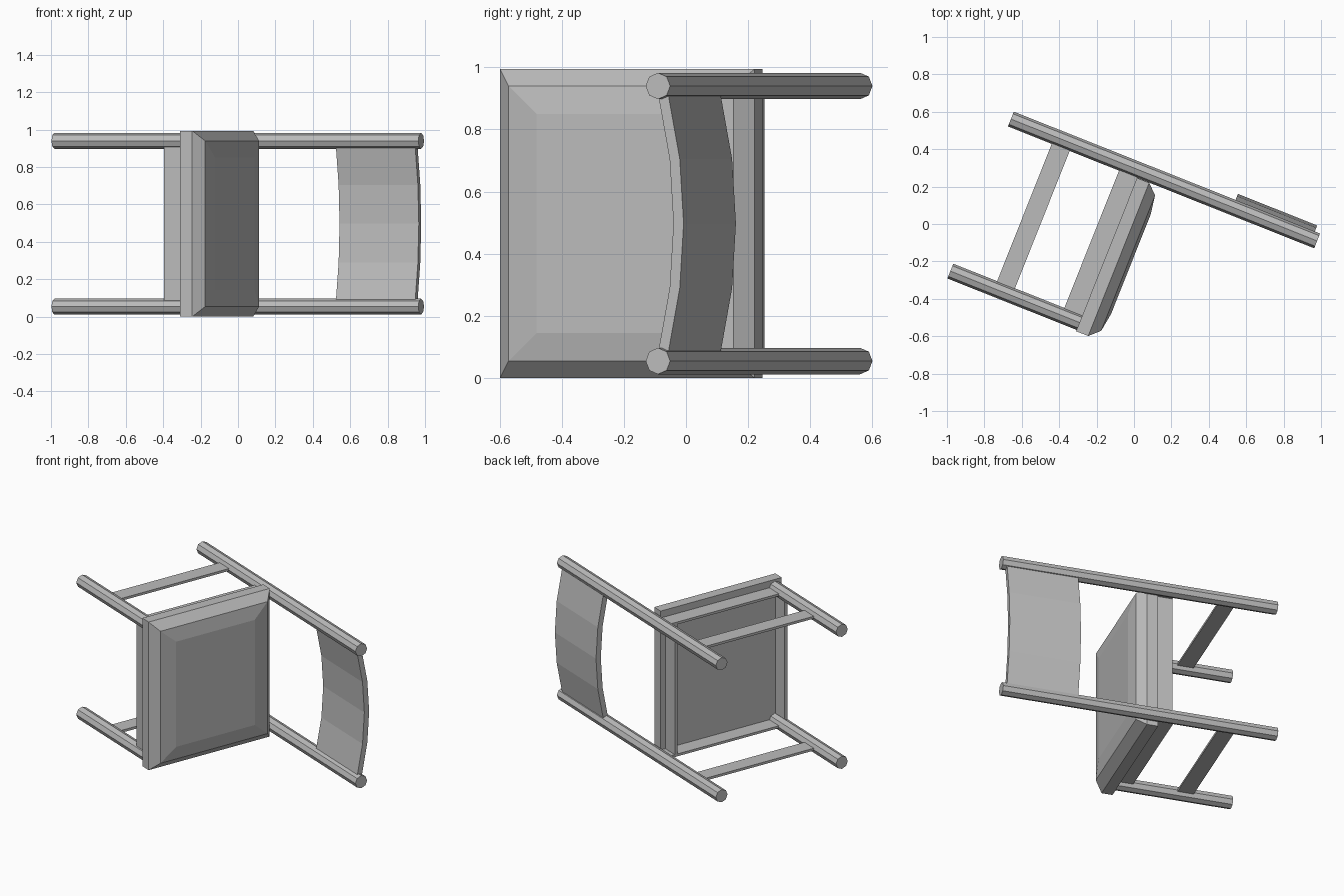
import bpy, bmesh, math
from mathutils import Matrix, Vector

cube = bpy.data.objects.get("Cube")
if cube:
    bpy.data.objects.remove(cube, do_unlink=True)

grey = bpy.data.materials.new("plain grey")
grey.use_nodes = True
colour = (0.5, 0.5, 0.5, 1)
grey.diffuse_color = colour
grey.node_tree.nodes["Principled BSDF"].inputs["Base Color"].default_value = colour

# The chair is built upright (x width, y back, z up), then laid on its side
angle = math.radians(-21.7)
up = Vector((math.cos(angle), math.sin(angle), 0))
back = Vector((-up.y, up.x, 0))
POSE = Matrix((back.cross(up), back, up)).transposed().to_4x4()
POSE.translation = (0, 0, 0.497)

LEG_X = 0.443
REAR_Y, FRONT_Y = 0.278, -0.597
FOOT, SEAT_BASE = -0.819, -0.076


def finish(name, bm):
    bmesh.ops.recalc_face_normals(bm, faces=bm.faces)
    mesh = bpy.data.meshes.new(name)
    bm.to_mesh(mesh)
    bm.free()
    mesh.materials.append(grey)
    obj = bpy.data.objects.new(name, mesh)
    bpy.context.collection.objects.link(obj)
    obj.matrix_world = POSE
    return obj


def box(name, low, high):
    low, high = Vector(low), Vector(high)
    bm = bmesh.new()
    bmesh.ops.create_cube(bm, size=1)
    bmesh.ops.scale(bm, vec=high - low, verts=bm.verts)
    bmesh.ops.translate(bm, vec=(low + high) / 2, verts=bm.verts)
    return finish(name, bm)


def leg(name, x, y, top):
    bm = bmesh.new()
    place = Matrix.Translation((x, y, (top + FOOT) / 2))
    bmesh.ops.create_cone(bm, cap_ends=True, segments=8, radius1=0.0425,
                          radius2=0.0425, depth=top - FOOT, matrix=place)
    return finish(name, bm)


def skin(bm, rings):
    """Join successive closed rings and cap both ends."""
    loops = [[bm.verts.new(p) for p in ring] for ring in rings]
    n = len(loops[0])
    for a, b in zip(loops, loops[1:]):
        for i in range(n):
            j = (i + 1) % n
            bm.faces.new((a[i], a[j], b[j], b[i]))
    bm.faces.new(loops[0])
    bm.faces.new(loops[-1])


# Legs, side rails and stretchers
for side, sx in (("left", 1), ("right", -1)):
    x = sx * LEG_X
    leg(side + "_rear_leg", x, REAR_Y, 0.943)
    leg(side + "_front_leg", x, FRONT_Y, SEAT_BASE)
    for part, low, high in (("side_apron", -0.18, SEAT_BASE),
                            ("stretcher", -0.567, -0.464)):
        box(side + "_" + part, (x - 0.008, FRONT_Y, low), (x + 0.008, REAR_Y, high))

# Front and rear aprons
box("front_apron", (-LEG_X, -0.62, -0.18), (LEG_X, -0.60, SEAT_BASE))
box("rear_apron", (-LEG_X, 0.18, -0.18), (LEG_X, 0.20, SEAT_BASE))

# Seat: square-edged board rising into a twice-bevelled cushion
bm = bmesh.new()
rings = []
for hx, hy, z in ((0.497, 0.441, SEAT_BASE), (0.497, 0.441, -0.006),
                  (0.443, 0.390, 0.048), (0.353, 0.286, 0.064)):
    rings.append([(sx * hx, -0.206 + sy * hy, z)
                  for sx, sy in ((-1, -1), (1, -1), (1, 1), (-1, 1))])
skin(bm, rings)
finish("seat", bm)

# Backrest: slat bowed backwards in four flat segments
bm = bmesh.new()
rings = []
for i in range(5):
    k = i / 2 - 1
    y = 0.267 + 0.053 * (1 - k * k)
    rings.append([(k * 0.415, y + dy, z)
                  for dy, z in ((0, 0.457), (0.035, 0.457), (0.035, 0.913), (0, 0.913))])
skin(bm, rings)
finish("backrest", bm)
